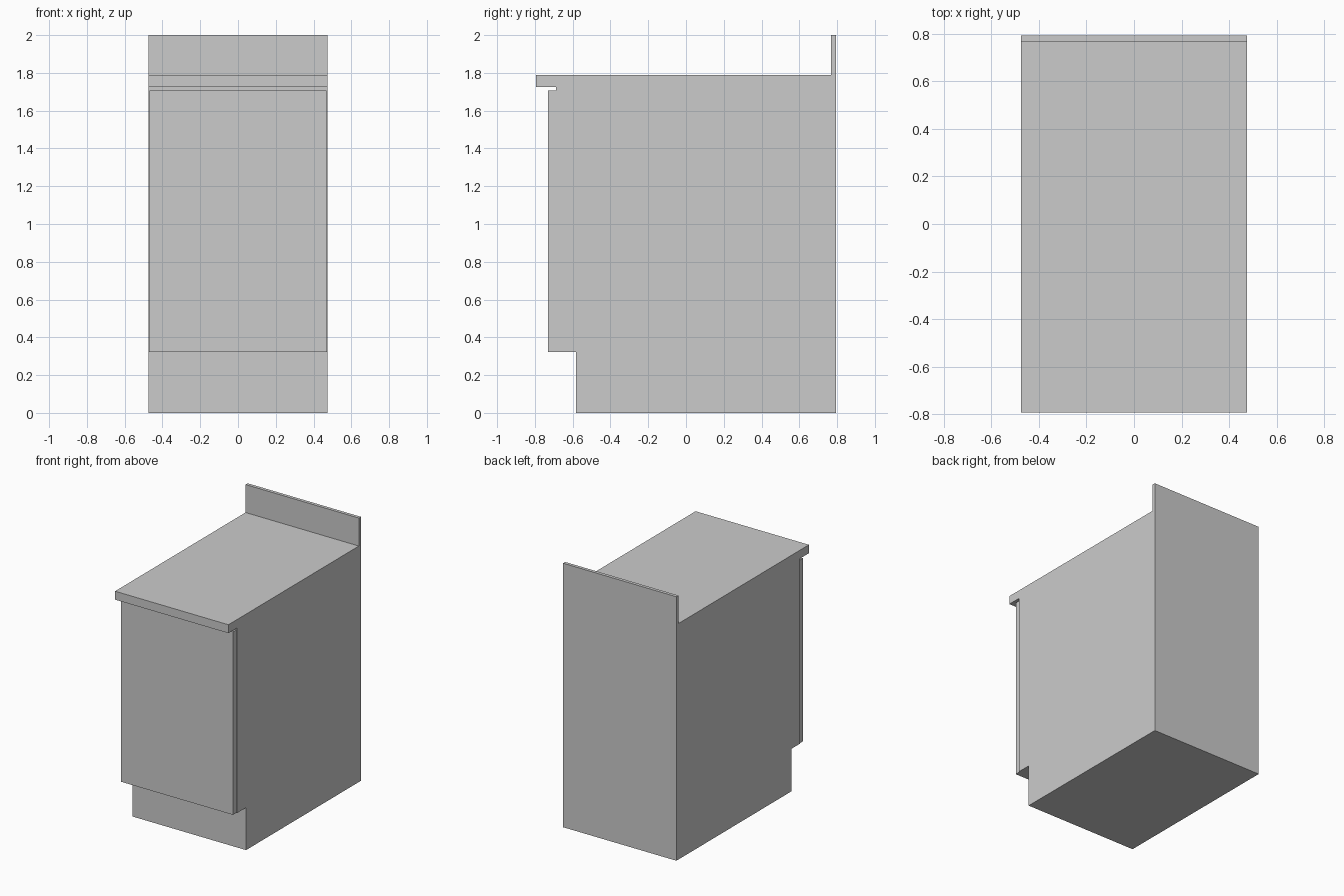
import bpy
import bmesh

if "Cube" in bpy.data.objects:
    bpy.data.objects.remove(bpy.data.objects["Cube"])


def extrude_profile(name, points, half_width):
    """Extrude a closed (y, z) profile symmetrically along x."""
    bm = bmesh.new()
    face = bm.faces.new([bm.verts.new((-half_width, y, z)) for y, z in points])
    result = bmesh.ops.extrude_face_region(bm, geom=[face], use_keep_orig=True)
    moved = [v for v in result["geom"] if isinstance(v, bmesh.types.BMVert)]
    bmesh.ops.translate(bm, verts=moved, vec=(2 * half_width, 0, 0))
    bmesh.ops.recalc_face_normals(bm, faces=bm.faces)
    mesh = bpy.data.meshes.new(name)
    bm.to_mesh(mesh)
    bm.free()
    obj = bpy.data.objects.new(name, mesh)
    bpy.context.collection.objects.link(obj)
    return obj


HALF_WIDTH = 0.475
BACK, FRONT = 0.793, -0.793
CARCASS_FRONT, DOOR_FRONT = -0.688, -0.73
KICK_HEIGHT, KICK_FRONT = 0.322, -0.582

# Seamless cabinet: toe kick, carcass, overhanging worktop and splashback
extrude_profile("cabinet_body", [
    (BACK, 0), (KICK_FRONT, 0), (KICK_FRONT, KICK_HEIGHT),
    (CARCASS_FRONT, KICK_HEIGHT), (CARCASS_FRONT, 1.724),
    (FRONT, 1.724), (FRONT, 1.788), (0.768, 1.788), (0.768, 2), (BACK, 2),
], HALF_WIDTH)

# Flat door, slightly narrower than the carcass, with a gap under the worktop
extrude_profile("door", [
    (CARCASS_FRONT, KICK_HEIGHT), (DOOR_FRONT, KICK_HEIGHT),
    (DOOR_FRONT, 1.708), (CARCASS_FRONT, 1.708),
], 0.469)
